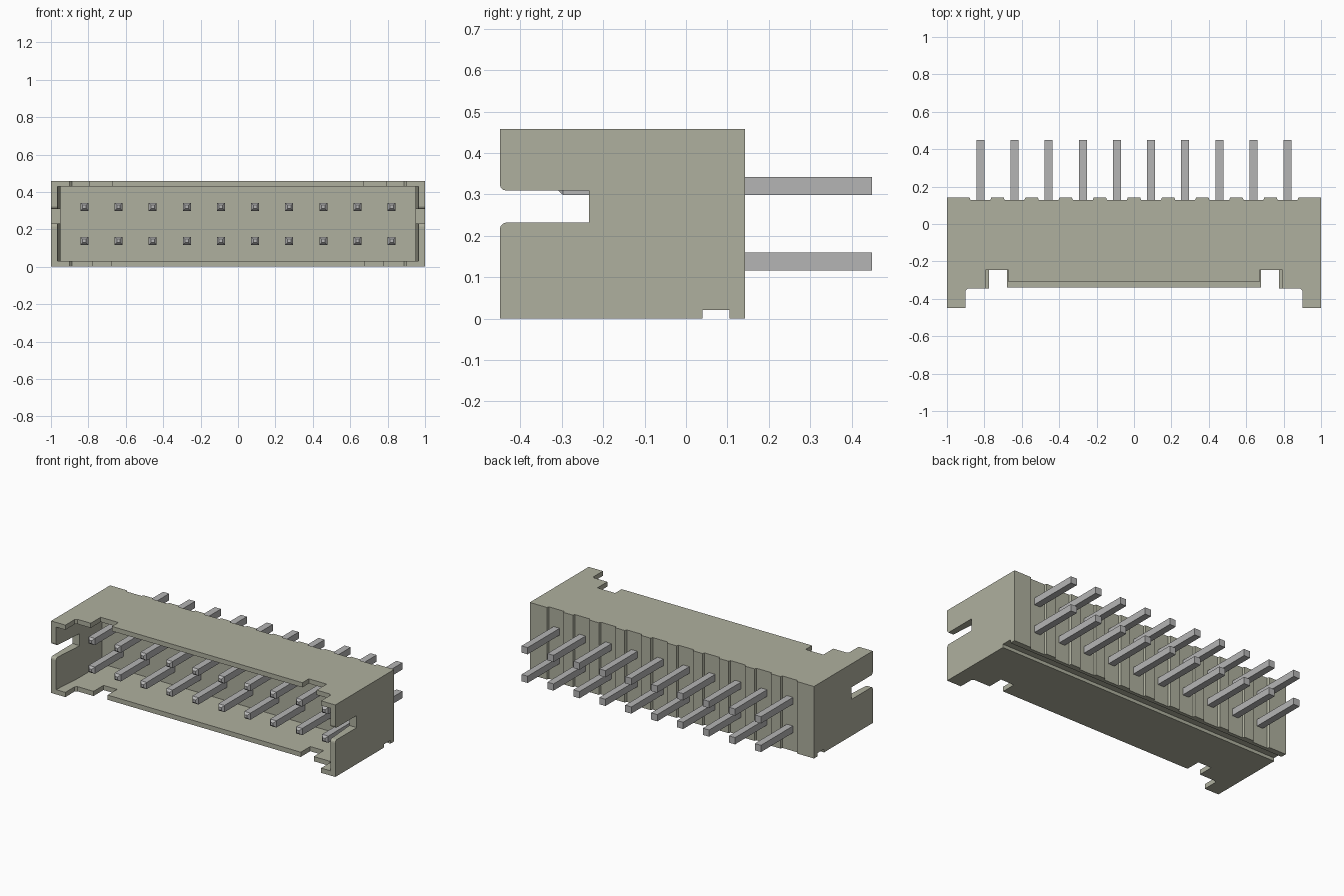
import bpy, bmesh, math
from mathutils import Vector

old = bpy.data.objects.get("Cube")
if old:
    bpy.data.objects.remove(old, do_unlink=True)


def material(name, rgb, rough):
    m = bpy.data.materials.new(name)
    m.use_nodes = True
    m.diffuse_color = (*rgb, 1)
    bsdf = m.node_tree.nodes["Principled BSDF"]
    bsdf.inputs["Base Color"].default_value = (*rgb, 1)
    bsdf.inputs["Roughness"].default_value = rough
    return m


PLASTIC = material("beige plastic", (0.43, 0.435, 0.345), 0.6)
METAL = material("grey metal", (0.46, 0.46, 0.46), 0.5)


def prism(name, pts, axis, lo, hi, mat=PLASTIC):
    """Extrude a 2D outline: axis 'z' takes (x, y), axis 'x' takes (y, z)."""
    bm = bmesh.new()
    place = (lambda p: (p[0], p[1], lo)) if axis == "z" else (lambda p: (lo, p[0], p[1]))
    face = bm.faces.new([bm.verts.new(place(p)) for p in pts])
    out = bmesh.ops.extrude_face_region(bm, geom=[face])
    move = Vector((0, 0, hi - lo)) if axis == "z" else Vector((hi - lo, 0, 0))
    bmesh.ops.translate(bm, vec=move,
                        verts=[g for g in out["geom"] if isinstance(g, bmesh.types.BMVert)])
    bmesh.ops.recalc_face_normals(bm, faces=bm.faces)
    mesh = bpy.data.meshes.new(name)
    bm.to_mesh(mesh)
    bm.free()
    mesh.materials.append(mat)
    ob = bpy.data.objects.new(name, mesh)
    bpy.context.collection.objects.link(ob)
    return ob


def mirrored(half):
    return half + [(-x, y) for x, y in reversed(half)]


def cut(target, cutter):
    cutter.hide_render = True
    mod = target.modifiers.new("cut", "BOOLEAN")
    mod.operation, mod.solver, mod.object = "DIFFERENCE", "EXACT", cutter
    bpy.context.view_layer.objects.active = target
    bpy.ops.object.modifier_apply(modifier=mod.name)
    bpy.data.objects.remove(cutter, do_unlink=True)


COUNT, PITCH = 10, 0.1825
PIN_X = [(i - (COUNT - 1) / 2) * PITCH for i in range(COUNT)]
FRONT, BACK, HEIGHT = -0.45, 0.142, 0.458

# Housing block with a shallow upright channel behind each pin column
outline = [(-1, FRONT), (-1, BACK)]
for x in PIN_X:
    outline += [(x - 0.058, BACK), (x - 0.053, 0.128), (x + 0.053, 0.128), (x + 0.058, BACK)]
outline += [(1, BACK), (1, FRONT)]
housing = prism("housing", outline, "z", 0, HEIGHT)

# Mating cavity with slightly flared side walls
cut(housing, prism("cavity_cutter",
                   mirrored([(0.966, -0.46), (0.95, -0.25), (0.95, -0.01)]), "z", 0.03, 0.428))


# Stepped and notched front edges of the top and bottom walls
def front_edge(inner, outer, lip):
    return mirrored([(0.9, -0.5), (0.9, -0.357), (0.888, -0.345), (outer, -0.345),
                     (outer, -0.245), (inner, -0.245), (inner, lip), (inner - 0.01, lip - 0.004),
                     (inner - 0.01, -0.5)][:7])


cut(housing, prism("top_edge_cutter", front_edge(0.67, 0.795, -0.31), "z", 0.3, 0.6))
cut(housing, prism("bottom_edge_cutter", front_edge(0.68, 0.775, -0.34), "z", -0.1, 0.15))

# Side slots with rounded mouths
R, LOW, HIGH = 0.016, 0.232, 0.309
arc = [math.radians(a) for a in (0, 30, 60, 90)]
lower = [(FRONT + R - R * math.cos(a), LOW - R + R * math.sin(a)) for a in arc]
upper = [(y, LOW + HIGH - z) for y, z in reversed(lower)]
slot = [(-0.5, LOW - R)] + lower + [(-0.235, LOW), (-0.235, HIGH)] + upper + [(-0.5, HIGH + R)]
for side in (-1, 1):
    lo, hi = sorted((side * 0.9, side * 1.1))
    cut(housing, prism("slot_cutter", slot, "x", lo, hi))

# Groove across the underside near the back
cut(housing, prism("groove_cutter", [(0.04, -0.1), (0.105, -0.1), (0.105, 0.021), (0.04, 0.021)],
                   "x", -1.1, 1.1))


# Square contact pins with tapered tips
def pin(name, x, z, w=0.0215, tip=0.009):
    bm = bmesh.new()
    rings = []
    for y, h in ((-0.311, tip), (-0.297, w), (0.45, w)):
        rings.append([bm.verts.new((x + sx * h, y, z + sz * h))
                      for sx, sz in ((-1, -1), (1, -1), (1, 1), (-1, 1))])
    for a, b in zip(rings, rings[1:]):
        for k in range(4):
            n = (k + 1) % 4
            bm.faces.new((a[k], a[n], b[n], b[k]))
    bm.faces.new(rings[0])
    bm.faces.new(rings[-1])
    bmesh.ops.recalc_face_normals(bm, faces=bm.faces)
    mesh = bpy.data.meshes.new(name)
    bm.to_mesh(mesh)
    bm.free()
    mesh.materials.append(METAL)
    bpy.context.collection.objects.link(bpy.data.objects.new(name, mesh))


for row, z in (("lower", 0.138), ("upper", 0.32)):
    for i, x in enumerate(PIN_X, 1):
        pin(f"{row}_pin_{i}", x, z)
